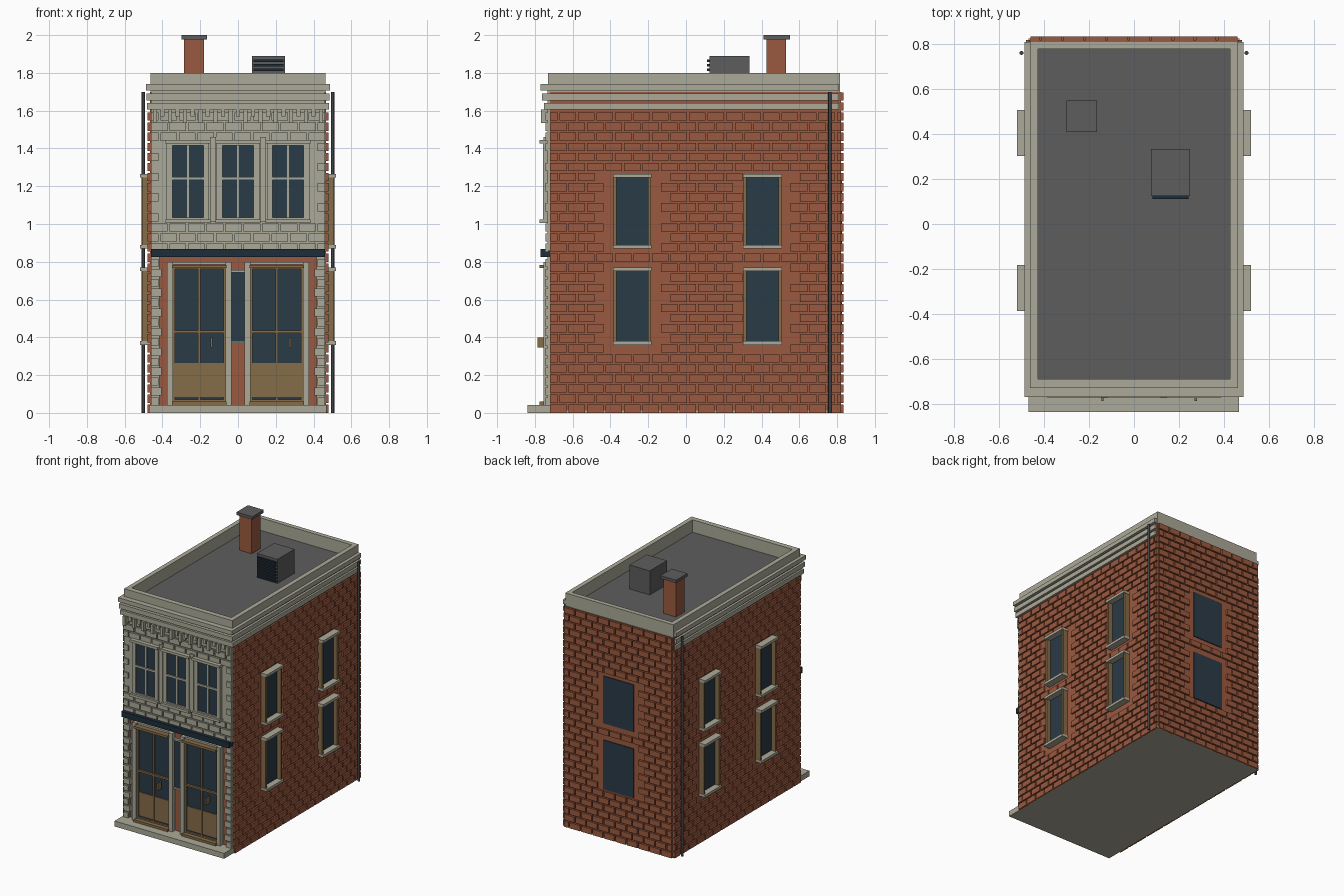
import bpy
import bmesh
from mathutils import Vector

cube = bpy.data.objects.get("Cube")
if cube:
    bpy.data.objects.remove(cube, do_unlink=True)


def material(name, red, green, blue):
    mat = bpy.data.materials.new(name)
    mat.use_nodes = True
    mat.diffuse_color = (red, green, blue, 1)
    mat.node_tree.nodes["Principled BSDF"].inputs["Base Color"].default_value = (red, green, blue, 1)
    return mat


stone = material("pale stone", .41, .4, .315)
brick = material("red brick", .33, .1, .05)
wood = material("varnished wood", .235, .15, .065)
glass = material("dark glass", .023, .043, .062)
navy = material("navy paint", .013, .026, .04)
metal = material("grey metal", .05, .052, .058)
roofing = material("roof felt", .11, .11, .11)


def boxes(name, mat, bounds):
    """One object made of axis-aligned boxes given as x, y and z ranges."""
    bm = bmesh.new()
    for xs, ys, zs in bounds:
        low, high = zip(xs, ys, zs)
        made = bmesh.ops.create_cube(bm, size=1)["verts"]
        for v in made:
            v.co = Vector([a + (b - a) * (c + .5) for a, b, c in zip(low, high, v.co)])
    mesh = bpy.data.meshes.new(name)
    bm.to_mesh(mesh)
    bm.free()
    mesh.materials.append(mat)
    obj = bpy.data.objects.new(name, mesh)
    bpy.context.collection.objects.link(obj)
    return obj


def span(centre, width):
    return (centre - width / 2, centre + width / 2)


def frame(us, zs, edge):
    """Four border strips of a rectangle, as pairs of u and z ranges."""
    (a, b), (c, d) = us, zs
    return [((a, a + edge), zs), ((b - edge, b), zs),
            ((a + edge, b - edge), (c, c + edge)), ((a + edge, b - edge), (d - edge, d))]


COURSE, LENGTH, GAP = 1.6 / 30, .098, .01


def courses(us, zs, holes):
    """Running-bond blocks as u and z ranges, leaving the holes free."""
    found = []
    for row in range(round(zs[0] / COURSE), round(zs[1] / COURSE)):
        z = (row * COURSE, (row + 1) * COURSE - GAP)
        u = us[0] - (row % 2) * LENGTH / 2
        while u < us[1] - GAP:
            a, b = max(u, us[0]), min(u + LENGTH - GAP, us[1])
            blocked = any(a < h[1] and b > h[0] and z[0] < k[1] and z[1] > k[0] for h, k in holes)
            if b - a > GAP and not blocked:
                found.append(((a, b), z))
            u += LENGTH
    return found


# Main body and roof
boxes("wall_body", brick, [((-.467, .467), (-.72, .82), (.01, 1.7))])
boxes("base_plate", stone, [((-.47, .47), (-.73, .825), (0, .012))])
boxes("roof_deck", roofing, [((-.44, .44), (-.7, .79), (1.69, 1.704))])

# Side and back walls with their windows
storeys = [(.375, .755), (.885, 1.25)]
side_centres = [-.285, .405]
side_holes = [(span(c, .21), (z[0] - .02, z[1] + .02)) for c in side_centres for z in storeys]
back_holes = [(span(0, .27), (z[0] - .005, z[1] + .015)) for z in storeys]
side_blocks = courses((-.72, .82), (0, 1.6), side_holes)
back_blocks = courses((-.46, .46), (0, 1.7), back_holes)
boxes("back_bricks", brick, [(u, (.82, .835), z) for u, z in back_blocks])
boxes("back_windows", glass, [(span(0, .26), (.82, .827), z) for z in storeys])

for side, label in ((-1, "right"), (1, "left")):
    def out(a, b):
        return tuple(sorted((side * a, side * b)))
    boxes(label + "_bricks", brick, [(out(.465, .48), u, z) for u, z in side_blocks])
    panes, jambs, ledges = [], [], []
    for c in side_centres:
        for low, high in storeys:
            panes.append((out(.465, .473), span(c, .18), (low, high)))
            jambs += [(out(.465, .507), span(c + s * .092, .016), (low, high)) for s in (-1, 1)]
            ledges += [(out(.465, .52), span(c, .205), span(z, .02)) for z in (low - .005, high + .005)]
    boxes(label + "_window_glass", glass, panes)
    boxes(label + "_window_jambs", wood, jambs)
    boxes(label + "_window_ledges", stone, ledges)

    # Drainpipe
    bpy.ops.mesh.primitive_cylinder_add(vertices=12, radius=.009, depth=1.7, location=(side * .501, .762, .85))
    pipe = bpy.context.object
    pipe.name = label + "_drainpipe"
    pipe.data.materials.append(metal)
    bpy.ops.object.shade_smooth_by_angle()

# Parapet ring and cornice bands
parapet = []
for s in (-1, 1):
    parapet.append((span(s * .445, .035), (-.73, .815), (1.7, 1.8)))
for ys in ((-.73, -.69), (.78, .815)):
    parapet.append(((-.43, .43), ys, (1.7, 1.8)))
boxes("parapet", stone, parapet)
bands = []
for half, front, low, high in ((.487, -.77, 1.708, 1.74), (.485, -.762, 1.655, 1.69),
                               (.482, -.752, 1.605, 1.64)):
    bands.append(((-half, half), (front, -.7), (low, high)))
    for s in (-1, 1):
        bands.append((span(s * (half - .025), .05), (-.7, .81), (low, high)))
boxes("cornice_bands", stone, bands)

# Dentils below the cornice, long and short in turn
dentils = []
for i in range(23):
    drop = .07 if i % 2 == 0 else .035
    dentils.append((span((i - 11) * .04, .022), (-.768 if i % 2 == 0 else -.755, -.73), (1.605 - drop, 1.606)))
boxes("dentils", stone, dentils)

# Upper stone front
window_centres = [-.265, 0, .265]
opening = (1.005, 1.435)
boxes("upper_front_backing", stone, [((-.46, .46), (-.734, -.72), (.86, 1.71))])
boxes("upper_front_blocks", stone, [(u, (-.745, -.73), z) for u, z in
                                    courses((-.46, .46), (.85, 1.6), [((-.375, .375), opening)])])
boxes("upper_window_glass", glass, [(span(c, .17), (-.744, -.73), (1.02, 1.43)) for c in window_centres])
trim = []
for c in window_centres:
    trim += [(u, (-.758, -.73), z) for u, z in frame(span(c, .225), (1.005, 1.445), .03)]
    trim.append((span(c, .012), (-.75, -.73), (1.02, 1.43)))
    trim.append((span(c, .17), (-.754, -.73), span(1.24, .016)))
    trim += [(span(c, .24), (-.775, -.73), span(z, .02)) for z in (1.015, 1.435)]
trim += [(span(s * .1325, .034), (-.755, -.73), (1.01, 1.46)) for s in (-1, 1)]
boxes("upper_window_trim", stone, trim)

# Shop front: fascia, quoins and step
boxes("fascia_board", navy, [((-.46, .46), (-.77, -.72), (.825, .868))])
quoins = []
for row in range(15):
    width = .055 if row % 2 else .04
    for s in (-1, 1):
        quoins.append((span(s * (.46 - width / 2), width), (-.745, -.72),
                       (.04 + row * .0523, .04 + (row + 1) * .0523 - .01)))
boxes("quoins", stone, quoins)
boxes("quoin_backing", stone, [(span(s * .438, .044), (-.732, -.72), (.04, .825)) for s in (-1, 1)])
boxes("front_step", stone, [((-.47, .468), (-.838, -.72), (0, .042))])

# Double doors
panes, timber, posts = [], [], []
for s in (-1, 1):
    c = s * .205
    panes.append((span(c, .28), (-.729, -.72), (.06, .77)))
    timber.append((span(c, .27), (-.736, -.72), (.085, .265)))
    timber += [(u, (-.742, -.72), z) for u, z in frame(span(c, .28), (.06, .775), .012)]
    timber.append((span(c, .012), (-.742, -.72), (.06, .77)))
    timber.append((span(c, .28), (-.745, -.72), span(.43, .014)))
    timber += [(span(c, .29), (-.775, -.72), span(z, .018)) for z in (.052, .775)]
    posts += [(span(c + d * .155, .033), (-.755, -.72), (.04, .8)) for d in (-1, 1)]
    posts.append((span(c, .28), (-.74, -.72), (.786, .8)))
for x in (-.14, .275):
    timber.append((span(x, .01), (-.787, -.74), (.345, .4)))
boxes("door_glass", glass, panes)
boxes("door_timber", wood, timber)
boxes("door_posts", stone, posts)
boxes("middle_pane", glass, [(span(0, .07), (-.729, -.72), (.38, .745))])
boxes("middle_pane_ledges", stone, [(span(0, .07), (-.74, -.72), span(z, .012)) for z in (.375, .75)])

# Chimney and roof vent
boxes("chimney", brick, [((-.285, -.18), (.425, .53), (1.7, 1.98))])
boxes("chimney_cap", roofing, [((-.3, -.165), (.41, .55), (1.978, 2))])
boxes("roof_vent", roofing, [((.075, .25), (.125, .335), (1.7, 1.89))])
boxes("vent_louvres", navy, [((.083, .242), (.112, .126), span(1.72 + i * .024, .013)) for i in range(7)])
